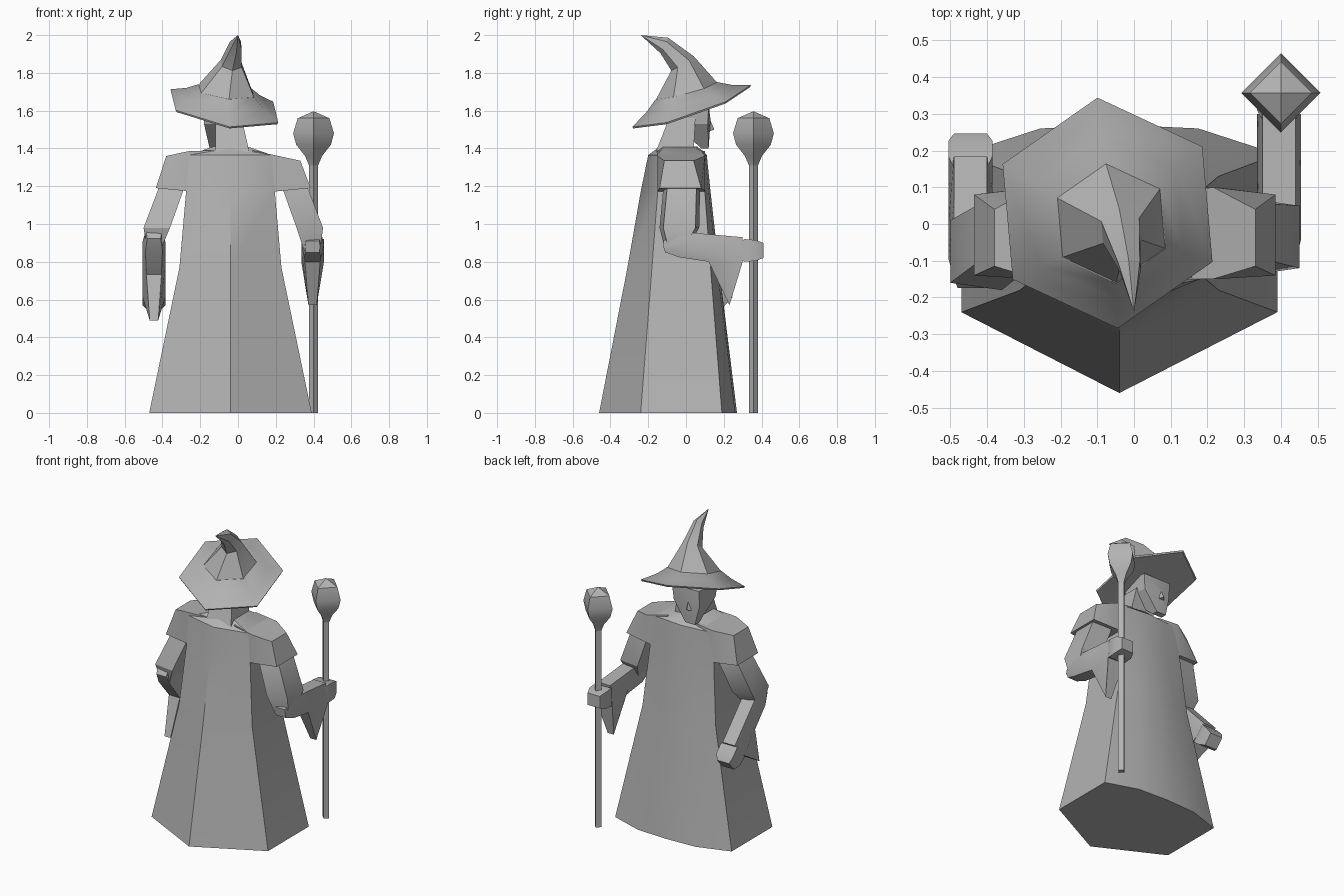
import bpy, bmesh, math
from mathutils import Vector

cube = bpy.data.objects.get("Cube")
if cube:
    bpy.data.objects.remove(cube, do_unlink=True)

grey = bpy.data.materials.new("plain grey")
grey.use_nodes = True
COLOUR = (0.45, 0.45, 0.45, 1)
grey.diffuse_color = COLOUR
grey.node_tree.nodes["Principled BSDF"].inputs["Base Color"].default_value = COLOUR


def finish(name, bm, angle=30):
    bmesh.ops.recalc_face_normals(bm, faces=bm.faces)
    mesh = bpy.data.meshes.new(name)
    bm.to_mesh(mesh)
    bm.free()
    mesh.materials.append(grey)
    obj = bpy.data.objects.new(name, mesh)
    bpy.context.collection.objects.link(obj)
    bpy.ops.object.select_all(action="DESELECT")
    obj.select_set(True)
    bpy.context.view_layer.objects.active = obj
    bpy.ops.object.shade_smooth_by_angle(angle=math.radians(angle))
    return obj


def loft(name, rings, angle=30, caps=True):
    """Skin a list of equal rings; a ring with one point becomes a tip."""
    bm = bmesh.new()
    loops = [[bm.verts.new(p) for p in ring] for ring in rings]
    for a, b in zip(loops, loops[1:]):
        n = max(len(a), len(b))
        for i in range(n):
            j = (i + 1) % n
            if len(b) == 1:
                bm.faces.new((a[i], a[j], b[0]))
            elif len(a) == 1:
                bm.faces.new((a[0], b[j], b[i]))
            else:
                bm.faces.new((a[i], a[j], b[j], b[i]))
    if caps:
        for end in (loops[0], loops[-1]):
            if len(end) > 2:
                bm.faces.new(end)
    return finish(name, bm, angle)


def hull(name, points, angle=20):
    bm = bmesh.new()
    for p in points:
        bm.verts.new(p)
    bmesh.ops.convex_hull(bm, input=bm.verts)
    return finish(name, bm, angle)


# Robe: pointed back, flat sides, softly rounded front
ROBE_X = -0.04


def robe_ring(z, half, back, side, corner, front):
    pts = [(0, back), (half, side), (half, corner), (half * 0.5, front - 0.01),
           (0, front), (-half * 0.5, front - 0.01), (-half, corner), (-half, side)]
    return [(ROBE_X + x, y, z) for x, y in pts]


loft("robe", [
    robe_ring(0, 0.43, -0.46, -0.24, 0.19, 0.27),
    robe_ring(0.77, 0.27, -0.31, -0.18, 0.13, 0.175),
    robe_ring(1.17, 0.235, -0.24, -0.15, 0.10, 0.13),
    robe_ring(1.365, 0.22, -0.2, -0.15, 0.09, 0.11),
    robe_ring(1.41, 0.09, -0.14, -0.12, 0.03, 0.06)], 35)


# Neck and head, the face turned slightly to its side
def box_ring(cx, cy, z, hx, hy):
    return [(cx + sx * hx, cy + sy * hy, z)
            for sx, sy in ((-1, -1), (1, -1), (1, 1), (-1, 1))]


loft("neck", [box_ring(-0.03, -0.06, 1.38, 0.09, 0.1),
              box_ring(-0.05, -0.02, 1.56, 0.07, 0.07)])
hull("head", [
    *box_ring(-0.08, 0.02, 1.63, 0.1, 0.1),
    *box_ring(-0.085, 0.03, 1.53, 0.095, 0.085),
    (-0.09, 0.13, 1.55), (-0.13, 0.13, 1.55),
    *box_ring(-0.115, 0.1, 1.4, 0.035, 0.02)])
hull("nose", [(-0.105, 0.12, 1.57), (-0.085, 0.12, 1.49),
              (-0.135, 0.12, 1.49), (-0.11, 0.15, 1.5)])


# Hat: tilted six-sided brim flowing into a bent cone
def hat_ring(cx, cy, cz, radius, tilt_y, tilt_x=0.0, squash=1.0):
    ring = []
    for i in range(6):
        a = math.radians(95 + 60 * i)
        x, y = radius * math.cos(a), radius * math.sin(a) * squash
        ring.append((cx + x, cy + y, cz + tilt_y * y + tilt_x * x))
    return ring


BRIM = (-0.072, 0.03)
loft("hat_brim", [
    hat_ring(*BRIM, 1.625, 0.15, 0.34, -0.15),
    hat_ring(*BRIM, 1.615, 0.31, 0.34, -0.15),
    hat_ring(*BRIM, 1.625, 0.315, 0.34, -0.15),
    hat_ring(-0.068, 0.015, 1.665, 0.225, 0.31, -0.13),
    hat_ring(-0.063, 0.003, 1.705, 0.165, 0.27, -0.1)], 40)
loft("hat_cone", [
    hat_ring(-0.063, 0.003, 1.70, 0.165, 0.27, -0.1),
    hat_ring(-0.035, -0.018, 1.85, 0.06, 0.62, -0.1),
    hat_ring(-0.012, -0.115, 1.945, 0.034, 2.0, -0.1, 0.6),
    [(0, -0.24, 2.0)]], 25)

# Arms: cap, upper arm, hanging sleeve and fist on each side
ARM_X = -0.025


def make_arm(label, side, lift, elbow_back, pivot, pitch):
    def at(u, y, z):
        return Vector((ARM_X + side * u, y, z))

    def bent(u, along, up):
        c, s = math.cos(pitch), math.sin(pitch)
        return at(u, pivot[0] + along * c - up * s, pivot[1] + along * s + up * c)

    loft(label + "_shoulder_cap", [
        [at(0.1, -0.15, 1.39), at(0.1, 0.08, 1.39),
         at(0.2, 0.1, 1.17), at(0.2, -0.15, 1.17)],
        [at(0.24, -0.15, 1.36 + lift), at(0.24, 0.1, 1.36 + lift),
         at(0.25, 0.1, 1.175), at(0.25, -0.15, 1.175)],
        [at(0.355, -0.115, 1.335 + lift), at(0.355, 0.04, 1.335 + lift),
         at(0.41, 0.08, 1.19), at(0.41, -0.14, 1.19)]])

    rows = [(1.25, 0.24, 0.36, -0.1, 0.06, 0), (1.19, 0.26, 0.395, -0.12, 0.075, 0),
            (0.98, 0.335, 0.475, -0.14, 0.07, 1), (0.86 + lift, 0.375, 0.46, -0.11, 0.0, 1)]
    loft(label + "_upper_arm", [
        [at(u0, y0 - b * elbow_back, z), at(u1, y0 + 0.02 - b * elbow_back, z),
         at(u1, y1 - 0.02 - b * elbow_back, z), at(u0, y1 - b * elbow_back, z)]
        for z, u0, u1, y0, y1, b in rows])

    # Sleeve sections: (along, up, half width) for top, middle and hem
    sections = [
        [(-0.06, 0.02, 0.035), (-0.06, -0.01, 0.04), (-0.05, -0.04, 0.035)],
        [(0.02, 0.07, 0.045), (0.02, 0, 0.06), (0.02, -0.065, 0.045)],
        [(0.19, 0.055, 0.045), (0.19, -0.04, 0.06), (0.18, -0.09, 0.04)],
        [(0.36, 0.04, 0.045), (0.36, -0.09, 0.06), (0.29, -0.32, 0.022)]]
    loft(label + "_sleeve", [
        [bent(0.42 - w, a, up) for a, up, w in sec]
        + [bent(0.42 + w, a, up) for a, up, w in reversed(sec)]
        for sec in sections])
    loft(label + "_fist", [
        [bent(0.42 + sx * w, a, -0.03 + sz * h)
         for sx, sz in ((-1, -1), (1, -1), (1, 1), (-1, 1))]
        for a, w, h in ((0.33, 0.04, 0.04), (0.37, 0.06, 0.06),
                        (0.43, 0.06, 0.055), (0.47, 0.045, 0.04))])


make_arm("left", 1, 0, 0, (-0.06, 0.89), 0)
make_arm("right", -1, 0.025, 0.04, (-0.11, 0.92), math.radians(-42))


# Staff with a four-sided crystal head
def staff_ring(r, z):
    return [(0.4 + r * math.cos(i * math.pi / 2),
             0.357 + r * math.sin(i * math.pi / 2), z) for i in range(4)]


loft("staff_pole", [staff_ring(0.024, 0), staff_ring(0.024, 1.34)])
profile = [(0.024, 1.31), (0.045, 1.36), (0.092, 1.42), (0.108, 1.48), (0.084, 1.56)]
loft("staff_head", [staff_ring(r, z) for r, z in profile] + [[(0.4, 0.357, 1.597)]], 25)
